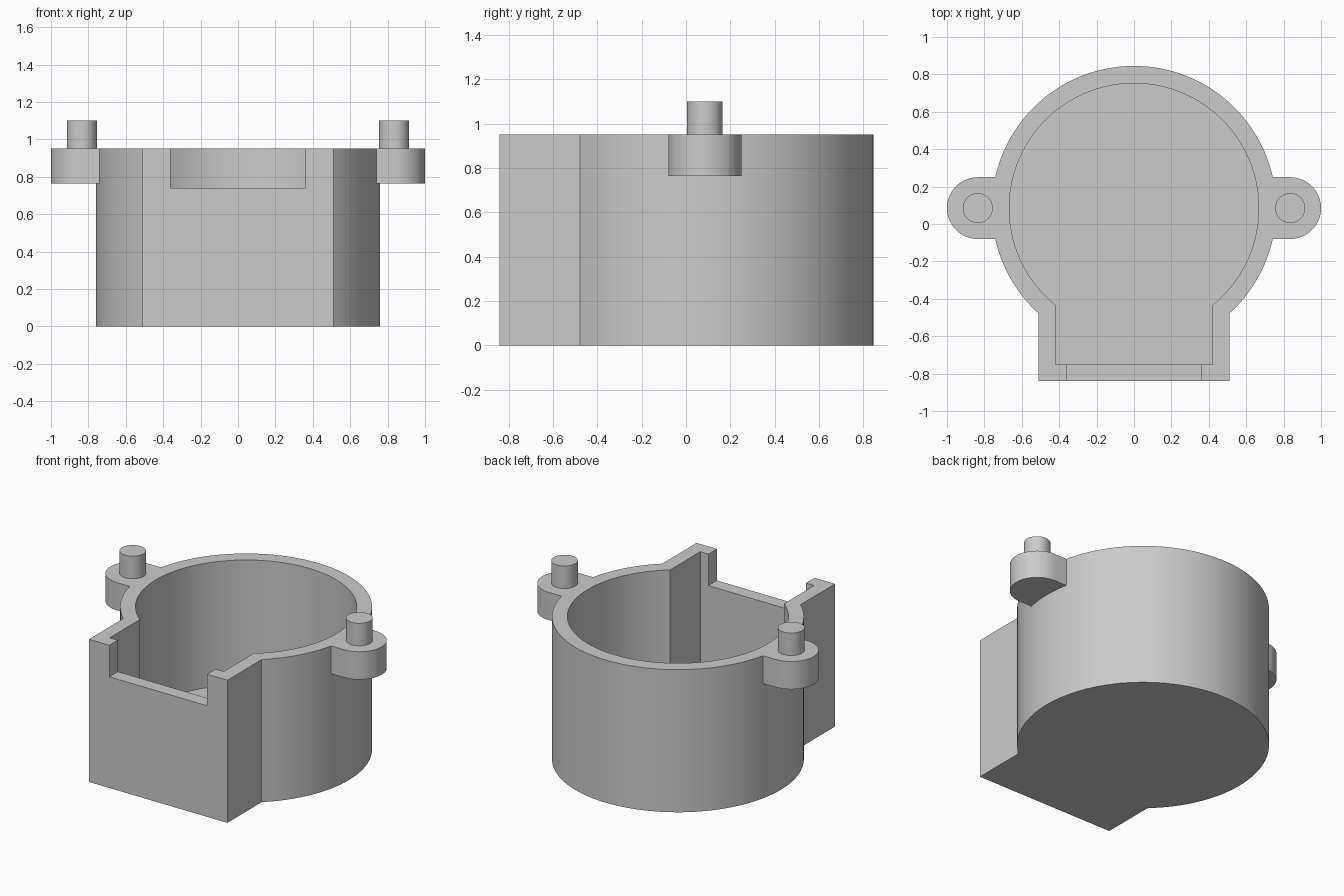
import bpy
import bmesh
from math import sin, cos, asin, pi, radians

if "Cube" in bpy.data.objects:
    bpy.data.objects.remove(bpy.data.objects["Cube"], do_unlink=True)

CENTRE_Y = 0.085
HEIGHT = 0.95
FLOOR = 0.12

grey = bpy.data.materials.new("plain_grey")
grey.use_nodes = True
grey.diffuse_color = (0.6, 0.6, 0.6, 1)
grey.node_tree.nodes["Principled BSDF"].inputs["Base Color"].default_value = (0.6, 0.6, 0.6, 1)


def arc(cx, cy, r, start, end, steps):
    angles = [start + (end - start) * i / steps for i in range(steps + 1)]
    return [(cx + r * cos(a), cy + r * sin(a)) for a in angles]


def prism(name, outline, z0, z1):
    """Extrude a counter-clockwise outline from z0 up to z1."""
    bm = bmesh.new()
    face = bm.faces.new([bm.verts.new((x, y, z0)) for x, y in outline])
    top = bmesh.ops.extrude_face_region(bm, geom=[face])["geom"]
    verts = [v for v in top if isinstance(v, bmesh.types.BMVert)]
    bmesh.ops.translate(bm, verts=verts, vec=(0, 0, z1 - z0))
    bmesh.ops.recalc_face_normals(bm, faces=bm.faces)
    mesh = bpy.data.meshes.new(name)
    bm.to_mesh(mesh)
    bm.free()
    mesh.materials.append(grey)
    obj = bpy.data.objects.new(name, mesh)
    bpy.context.collection.objects.link(obj)
    return obj


def keyhole(r, half_width, front_y):
    """Round chamber outline with a straight-sided box at the front."""
    a = asin(half_width / r)
    ring = arc(0, CENTRE_Y, r, a - pi / 2, 1.5 * pi - a, 120)
    return ring + [(-half_width, front_y), (half_width, front_y)]


def combine(target, tool, operation):
    """Apply a boolean and discard the tool."""
    bpy.context.view_layer.objects.active = target
    mod = target.modifiers.new(operation, "BOOLEAN")
    mod.operation = operation
    mod.solver = "EXACT"
    mod.object = tool
    bpy.ops.object.modifier_apply(modifier=mod.name)
    bpy.data.objects.remove(tool, do_unlink=True)


# Outer body
housing = prism("housing", keyhole(0.76, 0.51, -0.84), 0, HEIGHT)

# Side lugs with round ends, and locating pins on top
for side in (1, -1):
    turn = 0 if side == 1 else pi
    cx = side * 0.835
    lug = arc(cx, CENTRE_Y, 0.165, turn - pi / 2, turn + pi / 2, 32)
    lug += [(side * 0.7, CENTRE_Y + side * 0.165), (side * 0.7, CENTRE_Y - side * 0.165)]
    combine(housing, prism("lug", lug, 0.765, HEIGHT), "UNION")
    pin = arc(cx, CENTRE_Y, 0.08, 0, 2 * pi, 40)[:-1]
    combine(housing, prism("pin", pin, 0.85, 1.1), "UNION")

# Hollow chamber, open at the top
combine(housing, prism("cavity", keyhole(0.667, 0.42, -0.75), FLOOR, 1.2), "DIFFERENCE")

# Notch in the front wall
notch = [(-0.36, -0.9), (0.36, -0.9), (0.36, -0.7), (-0.36, -0.7)]
combine(housing, prism("notch", notch, 0.74, 1.2), "DIFFERENCE")

# Smooth curved walls, crisp corners
bpy.ops.object.select_all(action="DESELECT")
housing.select_set(True)
bpy.context.view_layer.objects.active = housing
bpy.ops.object.shade_smooth_by_angle(angle=radians(25))
